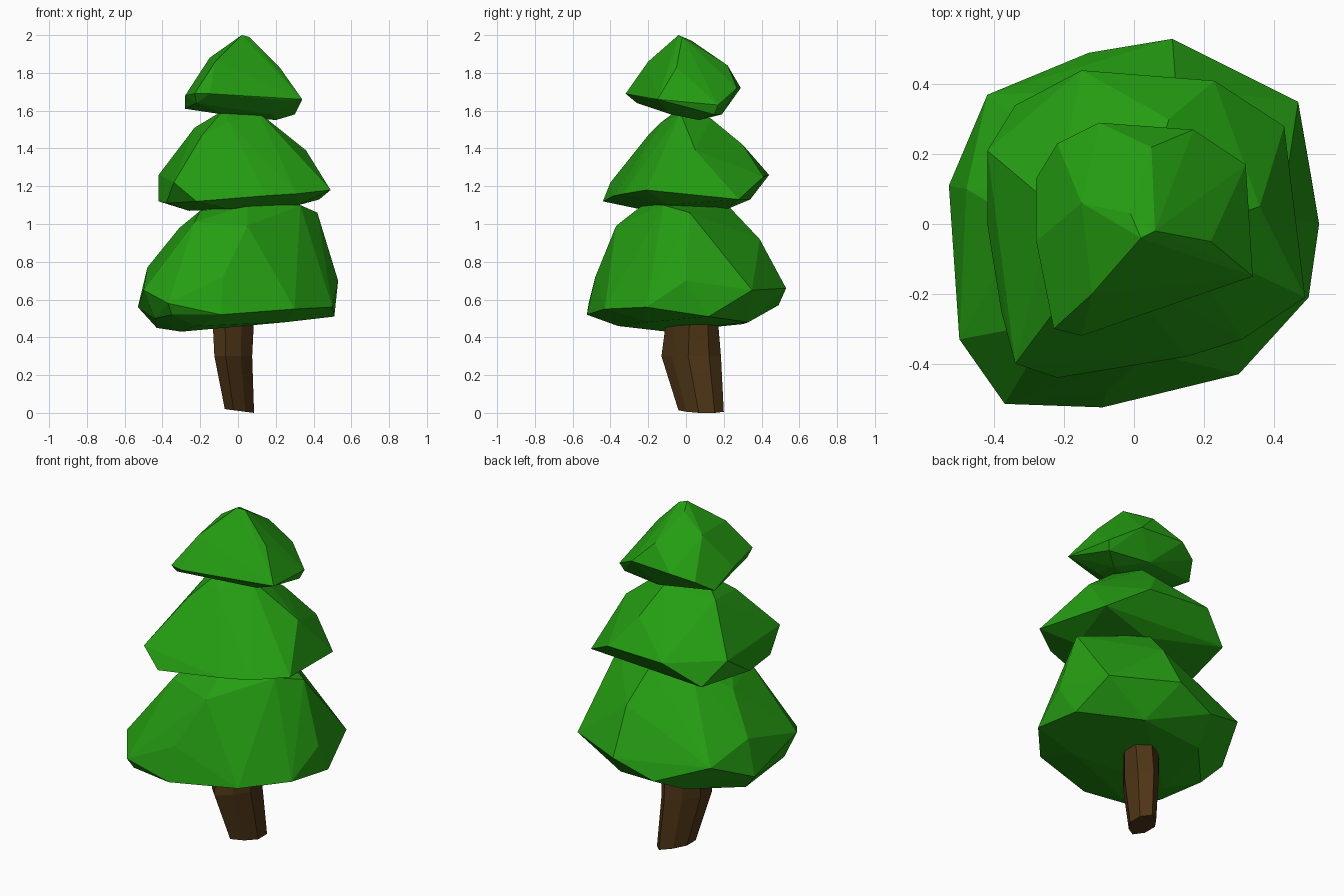
import bpy, bmesh


def material(name, color):
    m = bpy.data.materials.new(name)
    m.diffuse_color = (*color, 1)
    return m


def finish(name, bm, mat):
    bmesh.ops.recalc_face_normals(bm, faces=bm.faces)
    mesh = bpy.data.meshes.new(name)
    bm.to_mesh(mesh)
    bm.free()
    mesh.materials.append(mat)
    ob = bpy.data.objects.new(name, mesh)
    bpy.context.collection.objects.link(ob)
    return ob


def faceted_lump(name, mat, pts):
    """Wrap the corner points in a faceted convex skin."""
    bm = bmesh.new()
    verts = [bm.verts.new(p) for p in pts]
    res = bmesh.ops.convex_hull(bm, input=verts)
    junk = {g for g in res["geom_interior"] + res["geom_unused"]
            if isinstance(g, bmesh.types.BMVert)}
    bmesh.ops.delete(bm, geom=list(junk), context='VERTS')
    return finish(name, bm, mat)


green = material("leaf_green", (0.018, 0.34, 0.006))
brown = material("bark_brown", (0.075, 0.035, 0.008))

# Bottom foliage tier: underside, rim, shoulders, top
bottom = [
    (-0.30, -0.10, 0.43), (-0.43, 0.05, 0.45), (-0.22, -0.36, 0.46),
    (0.25, -0.20, 0.48), (0.20, 0.33, 0.48), (-0.20, 0.30, 0.47),
    (-0.44, -0.30, 0.50), (-0.35, -0.48, 0.52), (-0.37, -0.515, 0.58),
    (-0.09, -0.525, 0.52), (0.30, -0.43, 0.55),
    (0.50, -0.21, 0.56), (0.51, 0.12, 0.51), (0.53, 0.00, 0.70),
    (0.47, 0.35, 0.65), (0.11, 0.53, 0.66), (-0.13, 0.49, 0.57),
    (-0.42, 0.37, 0.68), (-0.53, 0.11, 0.56), (-0.50, -0.33, 0.65),
    (-0.48, 0.10, 0.77), (-0.08, -0.48, 0.72), (0.05, -0.37, 0.99),
    (0.42, 0.02, 1.06), (0.12, 0.39, 0.92), (-0.31, 0.00, 0.98),
    (-0.23, -0.28, 1.01), (-0.20, -0.15, 1.07), (0.05, -0.23, 1.10),
    (0.33, -0.12, 1.10), (0.08, 0.22, 1.10), (-0.12, 0.12, 1.11)]
faceted_lump("bottom_foliage", green, bottom)

# Middle foliage tier
middle = [
    (-0.26, 0.05, 1.07), (-0.05, -0.25, 1.08), (0.32, -0.10, 1.10),
    (0.10, 0.22, 1.08),
    (-0.22, -0.44, 1.12), (-0.34, -0.40, 1.22), (-0.38, -0.25, 1.11),
    (-0.42, 0.00, 1.12), (-0.42, 0.21, 1.26), (-0.34, 0.34, 1.13),
    (-0.15, 0.44, 1.26), (0.23, 0.41, 1.25), (0.43, 0.28, 1.13),
    (0.49, -0.21, 1.18), (0.31, -0.33, 1.16), (0.15, -0.38, 1.15),
    (-0.19, -0.20, 1.47), (0.36, 0.05, 1.39), (0.10, 0.30, 1.42),
    (-0.23, 0.05, 1.51), (-0.05, -0.13, 1.54), (-0.08, -0.05, 1.60),
    (0.11, -0.03, 1.59), (0.05, 0.13, 1.56)]
faceted_lump("middle_foliage", green, middle)

# Top foliage tier with a small blunt tip
top = [
    (-0.08, -0.05, 1.58), (0.20, 0.07, 1.55), (0.30, 0.15, 1.58),
    (0.05, 0.19, 1.58), (0.18, -0.08, 1.58),
    (-0.22, -0.26, 1.64), (-0.23, -0.30, 1.69), (-0.15, -0.32, 1.69),
    (0.21, -0.19, 1.66), (0.34, -0.15, 1.66), (0.32, 0.17, 1.63),
    (0.17, 0.27, 1.72), (-0.10, 0.29, 1.72), (-0.22, 0.23, 1.68),
    (-0.28, 0.13, 1.61), (-0.28, -0.05, 1.68), (-0.12, -0.20, 1.86),
    (0.22, -0.05, 1.83), (-0.15, 0.06, 1.88), (0.05, 0.22, 1.84),
    (0.02, -0.04, 2.00), (0.06, -0.02, 1.99), (-0.01, 0.03, 1.97)]
faceted_lump("top_foliage", green, top)

# Trunk: eight-sided, leaning loft (z, x min, x max, y min, y max)
octagon = [(-1, -.6), (-.4, -1), (.4, -.65), (1, -.1),
           (1, .6), (.4, 1), (-.4, .65), (-1, .1)]
bm = bmesh.new()
rings = []
for z, x0, x1, y0, y1 in [(0.01, -0.07, 0.085, -0.04, 0.20),
                          (0.30, -0.125, 0.075, -0.13, 0.185),
                          (0.60, -0.14, 0.09, -0.09, 0.16)]:
    rings.append([bm.verts.new(((x0 + x1) / 2 + u * (x1 - x0) / 2,
                                (y0 + y1) / 2 + v * (y1 - y0) / 2,
                                z - (0.01 * u if z < 0.1 else 0)))
                  for u, v in octagon])
for a, b in zip(rings, rings[1:]):
    for i in range(8):
        j = (i + 1) % 8
        bm.faces.new((a[i], a[j], b[j], b[i]))
bm.faces.new(rings[0][::-1])
bm.faces.new(rings[-1])
finish("trunk", bm, brown)
